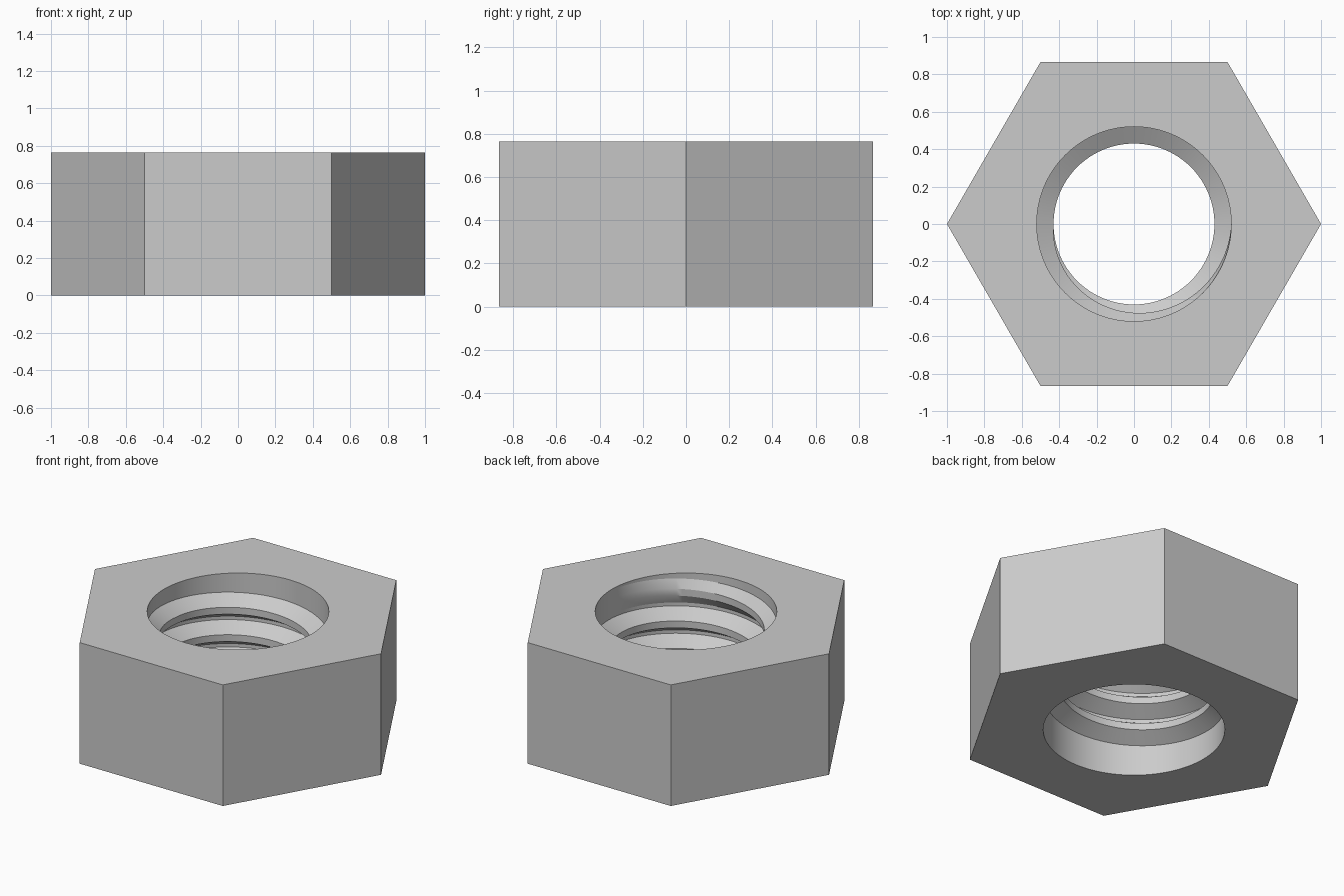
import bpy, bmesh, math

cube = bpy.data.objects.get("Cube")
if cube:
    bpy.data.objects.remove(cube, do_unlink=True)

HEIGHT = 0.765
ROOT_R, CREST_R = 0.52, 0.43
PITCH = 0.173
TURNS, STEPS = 3, 96          # full turns, steps per turn
START = 0.085                 # height where the thread begins

steel = bpy.data.materials.new("steel_grey")
steel.use_nodes = True
colour = (0.6, 0.6, 0.6, 1)
steel.diffuse_color = colour
steel.node_tree.nodes["Principled BSDF"].inputs["Base Color"].default_value = colour


def finish(bm, name):
    """Turn a bmesh into a shaded object with the steel material."""
    mesh = bpy.data.meshes.new(name)
    bm.to_mesh(mesh)
    bm.free()
    mesh.materials.append(steel)
    obj = bpy.data.objects.new(name, mesh)
    bpy.context.collection.objects.link(obj)
    bpy.ops.object.select_all(action='DESELECT')
    obj.select_set(True)
    bpy.context.view_layer.objects.active = obj
    bpy.ops.object.shade_smooth_by_angle(angle=math.radians(25))
    return obj


def ring(bm, radius, count, z):
    """Closed loop of vertices, with its edges."""
    verts = [bm.verts.new((radius * math.cos(math.tau * i / count),
                           radius * math.sin(math.tau * i / count), z))
             for i in range(count)]
    edges = [bm.edges.new((verts[i - 1], verts[i])) for i in range(count)]
    return verts, edges


# Hexagonal body with a plain round bore
bm = bmesh.new()
caps = []
for z in (0, HEIGHT):
    outer, outer_edges = ring(bm, 1, 6, z)
    bore, bore_edges = ring(bm, ROOT_R, STEPS, z)
    bmesh.ops.triangle_fill(bm, use_beauty=True, edges=outer_edges + bore_edges)
    caps.append((outer, bore))
for low, high in zip(*caps):
    for i in range(len(low)):
        bm.faces.new((low[i - 1], low[i], high[i], high[i - 1]))
bmesh.ops.recalc_face_normals(bm, faces=bm.faces)
finish(bm, "hex_body")

# Right-handed helical ridge, fading in and out over half a turn
bm = bmesh.new()
sections = []
total = TURNS * STEPS
base, flank = PITCH * 7 / 8, PITCH * 5 / 16
for i in range(total + 1):
    angle = math.tau * i / STEPS
    fade = min(1, i / (STEPS / 2), (total - i) / (STEPS / 2))
    crest = ROOT_R - (ROOT_R - CREST_R) * fade
    z = START + PITCH * i / STEPS
    profile = ((ROOT_R, 0), (crest, flank), (crest, base - flank), (ROOT_R, base))
    sections.append([bm.verts.new((r * math.cos(angle), r * math.sin(angle),
                                   min(z + dz, HEIGHT)))
                     for r, dz in profile])
for a, b in zip(sections, sections[1:]):
    for k in range(3):
        bm.faces.new((a[k], a[k + 1], b[k + 1], b[k]))
bm.normal_update()
# Make the ridge face the bore axis
middle = bm.faces[:][total * 3 // 2 // 3 * 3 + 1]
centre = middle.calc_center_median()
if middle.normal.x * centre.x + middle.normal.y * centre.y > 0:
    bmesh.ops.reverse_faces(bm, faces=bm.faces)
finish(bm, "inner_thread")
